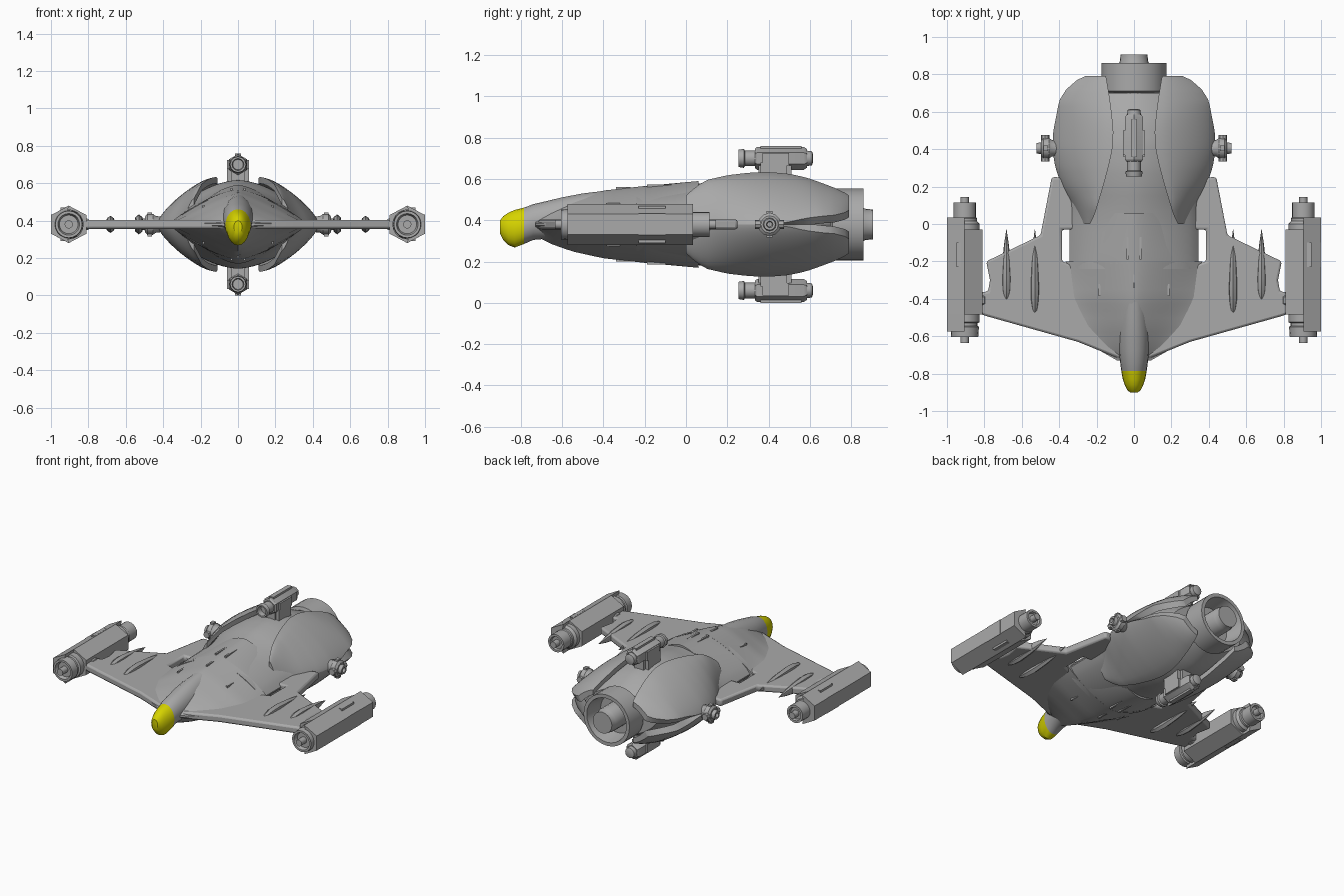
import bpy, bmesh, math

if "Cube" in bpy.data.objects:
    bpy.data.objects.remove(bpy.data.objects["Cube"])

ZC = 0.38  # height of the ship's mid plane; parts are modelled around it


def material(name, rgb):
    m = bpy.data.materials.new(name)
    m.diffuse_color = (*rgb, 1)
    m.use_nodes = True
    m.node_tree.nodes["Principled BSDF"].inputs["Base Color"].default_value = m.diffuse_color
    return m


GREY = material("hull grey", (0.40, 0.40, 0.40))
YELLOW = material("nose yellow", (0.68, 0.66, 0.0))


def lerp(table, y, k=1):
    """Read column k of a station table at y."""
    if y <= table[0][0]:
        return table[0][k]
    for a, b in zip(table, table[1:]):
        if y <= b[0]:
            return a[k] + (b[k] - a[k]) * (y - a[0]) / (b[0] - a[0])
    return table[-1][k]


def steps(a, b, n):
    return [a + (b - a) * i / n for i in range(n + 1)]


def loft(name, rings, mirror="", mat=GREY, bevel=0):
    """Skin closed rings of points, cap both ends, mirror on the named axes."""
    bm = bmesh.new()
    vs = [[bm.verts.new(p) for p in r] for r in rings]
    n = len(vs[0])
    for a, b in zip(vs, vs[1:]):
        for i in range(n):
            j = (i + 1) % n
            bm.faces.new((a[i], a[j], b[j], b[i]))
    bm.faces.new(vs[0])
    bm.faces.new(vs[-1])
    bmesh.ops.recalc_face_normals(bm, faces=bm.faces)
    me = bpy.data.meshes.new(name)
    bm.to_mesh(me)
    bm.free()
    me.materials.append(mat)
    ob = bpy.data.objects.new(name, me)
    ob.location.z = ZC
    bpy.context.collection.objects.link(ob)
    if bevel:
        mod = ob.modifiers.new("bevel", 'BEVEL')
        mod.width, mod.segments = bevel, 2
    if mirror:
        mod = ob.modifiers.new("mirror", 'MIRROR')
        mod.use_axis = ("x" in mirror, False, "z" in mirror)
        mod.use_mirror_merge = False
    return ob


def lathe(name, c, prof, n=16, mirror="", axis="y", sx=1, sz=1):
    """Round part along y (or x) from (position, radius) pairs."""
    rings = []
    for p, r in prof:
        ring = []
        for i in range(n):
            a = math.pi / 2 + math.tau * i / n
            u, v = r * sx * math.cos(a), r * sz * math.sin(a)
            ring.append((c[0] + u, p, c[1] + v) if axis == "y" else (p, c[0] + u, c[1] + v))
        rings.append(ring)
    return loft(name, rings, mirror)


def box(name, x0, x1, y0, y1, z0, z1, mirror=""):
    return loft(name, [[(x0, y, z0), (x1, y, z0), (x1, y, z1), (x0, y, z1)] for y in (y0, y1)], mirror)


def tube(name, stations, mat):
    """Oval loft from (y, half width, top, bottom)."""
    rings = []
    for y, w, t, b in stations:
        rings.append([(w * math.cos(a), y, (t + b) / 2 - ZC + (t - b) / 2 * math.sin(a))
                      for a in steps(0, math.tau, 20)[:-1]])
    return loft(name, rings, mat=mat)


# Nose tip and neck
tube("nose_tip", [(-.90, .022, .40, .335), (-.885, .038, .42, .305), (-.86, .05, .437, .28),
                  (-.83, .06, .45, .268), (-.785, .068, .461, .285)], YELLOW)
tube("neck", [(-.785, .068, .461, .285), (-.74, .074, .478, .305), (-.68, .08, .492, .31),
              (-.6, .088, .511, .288), (-.5, .09, .53, .262), (-.35, .08, .548, .235)], GREY)

# Forward body: (y, half width, half height, section exponents)
BODY = [(-.73, .09, .05, 1.1, 1.6), (-.65, .23, .09, 1.1, 1.7), (-.55, .32, .125, 1.15, 1.5),
        (-.4, .36, .158, 1.3, 1.15), (-.2, .365, .18, 1.5, .95), (.06, .30, .204, 1.6, .85)]


def body_z(x, y):
    w, h, a, b = (lerp(BODY, y, k) for k in (1, 2, 3, 4))
    return .006 + h * max(0, 1 - min(1, abs(x) / w) ** a) ** b


rings = []
for y in steps(-.73, -.2, 14):
    xs = [lerp(BODY, y) * s for s in steps(-1, 1, 28)]
    rings.append([(x, y, body_z(x, y)) for x in xs] + [(x, y, -body_z(x, y)) for x in xs[::-1]])
loft("forward_body", rings)

# Raised deck reaching back over the rear hull, above and below
DECK = [(-.21, .25), (-.18, .235), (-.05, .19), (.06, .10)]
rings = []
for y in steps(-.21, .06, 8):
    xs = [lerp(DECK, y) * s for s in steps(-1, 1, 16)]
    rings.append([(x, y, body_z(x, y)) for x in xs] + [(x, y, body_z(x, y) - .05) for x in xs[::-1]])
loft("deck", rings, "z")

# Rear hull core
CORE = [(-.24, .345, .162), (0, .345, .183), (.1, .345, .2), (.2, .37, .22), (.3, .39, .232),
        (.42, .40, .233), (.55, .385, .208), (.64, .34, .175), (.70, .27, .15)]
rings = []
for y in steps(-.24, .70, 24):
    w, h = lerp(CORE, y), lerp(CORE, y, 2)
    top = [(w * s, y, .004 + h * (1 - abs(s) ** 1.7) ** .8) for s in steps(-1, 1, 28)]
    rings.append(top + [(x, y, -z) for x, y, z in top[::-1]])
loft("rear_core", rings)

# Four armour shells: (y, inner x, outer x, height, side notch)
SHELL = [(0, .235, .29, .14, 0), (.05, .21, .31, .185, 0), (.1, .195, .33, .215, 0),
         (.2, .165, .385, .238, 0), (.3, .138, .42, .25, 0), (.4, .115, .437, .254, 0),
         (.5, .11, .435, .245, .012), (.58, .118, .43, .228, .03), (.66, .128, .425, .2, .04),
         (.72, .138, .392, .177, .045), (.77, .146, .345, .153, .058), (.79, .15, .31, .14, .07)]
rings = []
for y in sorted(set(steps(0, .7, 20) + [.72, .745, .77, .79])):
    inner, w, h, notch = (lerp(SHELL, y, k) for k in (1, 2, 3, 4))
    tm = (1 - (notch / h) ** (1 / .75)) ** (1 / 1.4)
    top = []
    for s in steps(0, 1, 14):
        t = tm * math.sin(s * math.pi / 2)
        top.append((inner + (w - inner) * t, t, h * max(0, 1 - t ** 1.4) ** .75))
    rings.append([(x, y, z) for x, t, z in top] +
                 [(x - .03 * t, y, max(z - .035, -.002)) for x, t, z in top[::-1]])
loft("armour_shell", rings, "xz")

# Wings with rear struts
WING = [(0, -.72), (.09, -.715), (.3, -.63), (.78, -.495), (.84, -.475), (.84, -.37), (.78, -.36),
        (.77, -.3), (.79, -.2), (.5, -.06), (.44, .25), (.4, .25), (.2, .1), (.2, -.03),
        (.385, -.03), (.385, -.2), (.3, -.23), (0, -.23)]
loft("wing", [[(x, y, z) for x, y in WING] for z in (-.024, .024)], "x", bevel=.012)

# Wing blades
for x, y0, h in ((.53, -.5, 2.0), (.682, -.43, 1.7)):
    span = -.03 - y0
    lathe("wing_blade", (x, 0), [(y0 + span * f, r) for f, r in
          ((0, .003), (.08, .016), (.2, .025), (.35, .027), (.6, .021), (.8, .013), (1, .001))],
          8, "x", sz=h)

# Wing-tip pods: core, hexagonal housing, outer half plate
PX = .905
lathe("pod_core", (PX, 0), [(-.635, .022), (-.58, .022), (-.58, .05), (-.605, .058), (-.605, .072),
      (-.55, .076), (-.545, .068), (-.53, .068), (-.525, .08), (-.49, .08), (0, .08), (.015, .066),
      (.03, .066), (.035, .06), (.115, .06), (.115, .045), (.10, .04), (.10, .022), (.145, .022)], 20, "x")
lathe("pod_housing", (PX, 0), [(-.485, .1), (-.03, .1)], 6, "x", sx=1.09)
half = [(0, .1), (.094, .05), (.094, -.05), (0, -.1), (.02, 0)]
loft("pod_plate", [[(PX + x, y, z) for x, z in half] for y in (-.575, .035)], "x")
box("pod_side_panel", .97, 1.0, -.23, -.1, -.052, .052, "x")
box("pod_seam_rib", .925, .95, -.23, -.1, .05, .09, "xz")
lathe("pod_joint", (.82, .0), [(-.44, .02), (-.425, .035), (-.39, .035), (-.375, .02)], 10, "x")

# Main engine
lathe("engine_nozzle", (0, 0), [(.64, .14), (.65, .155), (.69, .155), (.70, .14), (.71, .174),
      (.86, .174), (.86, .15), (.74, .13)], 28)
lathe("engine_plug", (0, 0), [(.7, .08), (.86, .08), (.868, .076), (.905, .072)], 20)

# Top and bottom turrets
lathe("turret_body", (0, .32), [(.335, .048), (.345, .056), (.57, .056), (.585, .046)], 6, "z")
lathe("turret_barrel", (0, .32), [(.29, .018), (.29, .028), (.255, .032), (.255, .042), (.28, .046),
      (.285, .038), (.335, .038)], 12, "z")
lathe("turret_tail", (0, .32), [(.58, .038), (.61, .034), (.615, .02)], 12, "z")
box("turret_saddle", -.06, .06, .37, .50, .285, .345, "z")
box("turret_rail", -.016, .016, .36, .56, .35, .38, "z")
box("turret_leg", .035, .058, .36, .49, .19, .30, "xz")
box("turret_pedestal", -.035, .035, .35, .51, .2, .29, "z")

# Side turrets
lathe("side_turret", (.405, 0), [(.40, .04), (.44, .045), (.455, .056), (.485, .056), (.497, .042),
      (.497, .032), (.52, .028), (.52, .016), (.50, .012)], 12, "x", axis="x")
lathe("side_turret_nubs", (.475, 0), [(.335, .012), (.335, .022), (.475, .022), (.475, .012)], 8, "x")
box("side_turret_fin", .46, .485, .39, .42, .04, .064, "xz")

# Small surface fittings on the hull
for x, y0, y1 in ((.035, -.19, -.07), (.185, -.385, -.32), (.0, -.34, -.27)):
    z = body_z(x, (y0 + y1) / 2)
    box("hull_fitting", x - .006, x + .006, y0, y1, z - .02, z + .006, "xz")

# Smooth curved surfaces, keep edges sharp
bpy.ops.object.select_all(action='SELECT')
bpy.context.view_layer.objects.active = bpy.context.selected_objects[0]
bpy.ops.object.shade_smooth_by_angle(angle=math.radians(32))
